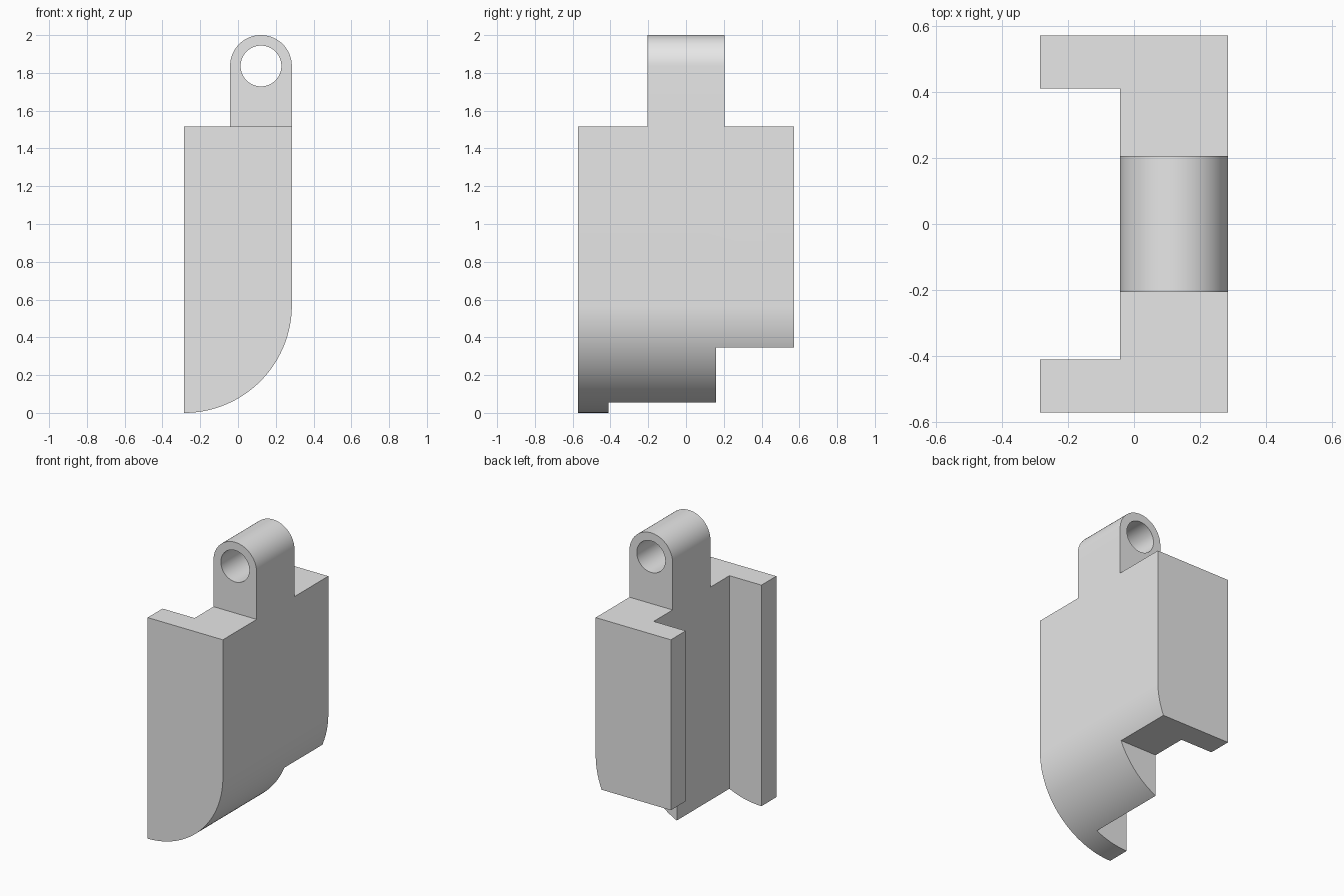
import bpy
import math

if "Cube" in bpy.data.objects:
    bpy.data.objects.remove(bpy.data.objects["Cube"], do_unlink=True)

# Main dimensions
W, D = 0.285, 0.571          # half width and half depth
R = 2 * W                    # radius of the rounded lower corner
TOP = 1.515                  # top of the body
INNER = -0.042               # inner face of the main wall
ARM = 0.41                   # inner face of the two side arms
LUG_R = (W - INNER) / 2
LUG_X, LUG_Z = (W + INNER) / 2, 2 - LUG_R

grey = bpy.data.materials.new("plain grey")
grey.use_nodes = True
grey.diffuse_color = (0.8, 0.8, 0.8, 1)
grey.node_tree.nodes["Principled BSDF"].inputs["Base Color"].default_value = (0.8, 0.8, 0.8, 1)


def prism(name, outline, low, high, axis):
    """Extrude a closed 2D outline along y (xz outline) or z (xy outline)."""
    def place(p, t):
        return (p[0], t, p[1]) if axis == "y" else (p[0], p[1], t)
    n = len(outline)
    verts = [place(p, t) for t in (low, high) for p in outline]
    faces = [tuple(range(n)), tuple(range(2 * n - 1, n - 1, -1))]
    faces += [(i, i + n, (i + 1) % n + n, (i + 1) % n) for i in range(n)]
    if axis == "z":
        faces = [f[::-1] for f in faces]
    mesh = bpy.data.meshes.new(name)
    mesh.from_pydata(verts, [], [f[::-1] for f in faces] if axis == "z" else faces)
    mesh.materials.append(grey)
    # Make all normals point outward
    import bmesh
    bm = bmesh.new()
    bm.from_mesh(mesh)
    bmesh.ops.recalc_face_normals(bm, faces=bm.faces)
    bm.to_mesh(mesh)
    bm.free()
    obj = bpy.data.objects.new(name, mesh)
    bpy.context.collection.objects.link(obj)
    return obj


def arc(cx, cz, r, start, end, steps):
    angles = [math.radians(start + (end - start) * i / steps) for i in range(steps + 1)]
    return [(cx + r * math.cos(a), cz + r * math.sin(a)) for a in angles]


def combine(target, tool, operation):
    mod = target.modifiers.new(operation.lower(), "BOOLEAN")
    mod.operation, mod.solver, mod.object = operation, "EXACT", tool
    tool.hide_render = True
    bpy.context.view_layer.objects.active = target
    bpy.ops.object.modifier_apply(modifier=mod.name)
    bpy.data.objects.remove(tool, do_unlink=True)


# Body: U-shaped channel
channel = [(-W, -D), (0.5, -D), (0.5, D), (-W, D),
           (-W, ARM), (INNER, ARM), (INNER, -ARM), (-W, -ARM)]
body = prism("channel_bracket", channel, -0.2, TOP, "z")

# Quarter-round lower edge
rounded = [(-0.6, 0)] + arc(-W, R, R, -90, 0, 48) + [(W, 1.8), (-0.6, 1.8)]
combine(body, prism("rounding_cutter", rounded, -1, 1, "y"), "INTERSECT")

# Stepped notch under the back end
notch = [(-1, -0.5), (1, -0.5), (1, 0.347), (-1, 0.347)]
combine(body, prism("notch_cutter", notch, 0.16, 1, "y"), "DIFFERENCE")

# Hinge lug with a through hole
lug_outline = [(INNER, TOP - 0.1), (W, TOP - 0.1)] + arc(LUG_X, LUG_Z, LUG_R, 0, 180, 48)
lug = prism("hinge_lug", lug_outline, -0.205, 0.205, "y")
hole = arc(LUG_X, LUG_Z, 0.108, 0, 360, 64)[:-1]
combine(lug, prism("hole_cutter", hole, -1, 1, "y"), "DIFFERENCE")
combine(body, lug, "UNION")

# Smooth curved surfaces, crisp edges
bpy.ops.object.select_all(action="DESELECT")
body.select_set(True)
bpy.context.view_layer.objects.active = body
bpy.ops.object.shade_smooth_by_angle(angle=math.radians(20))
